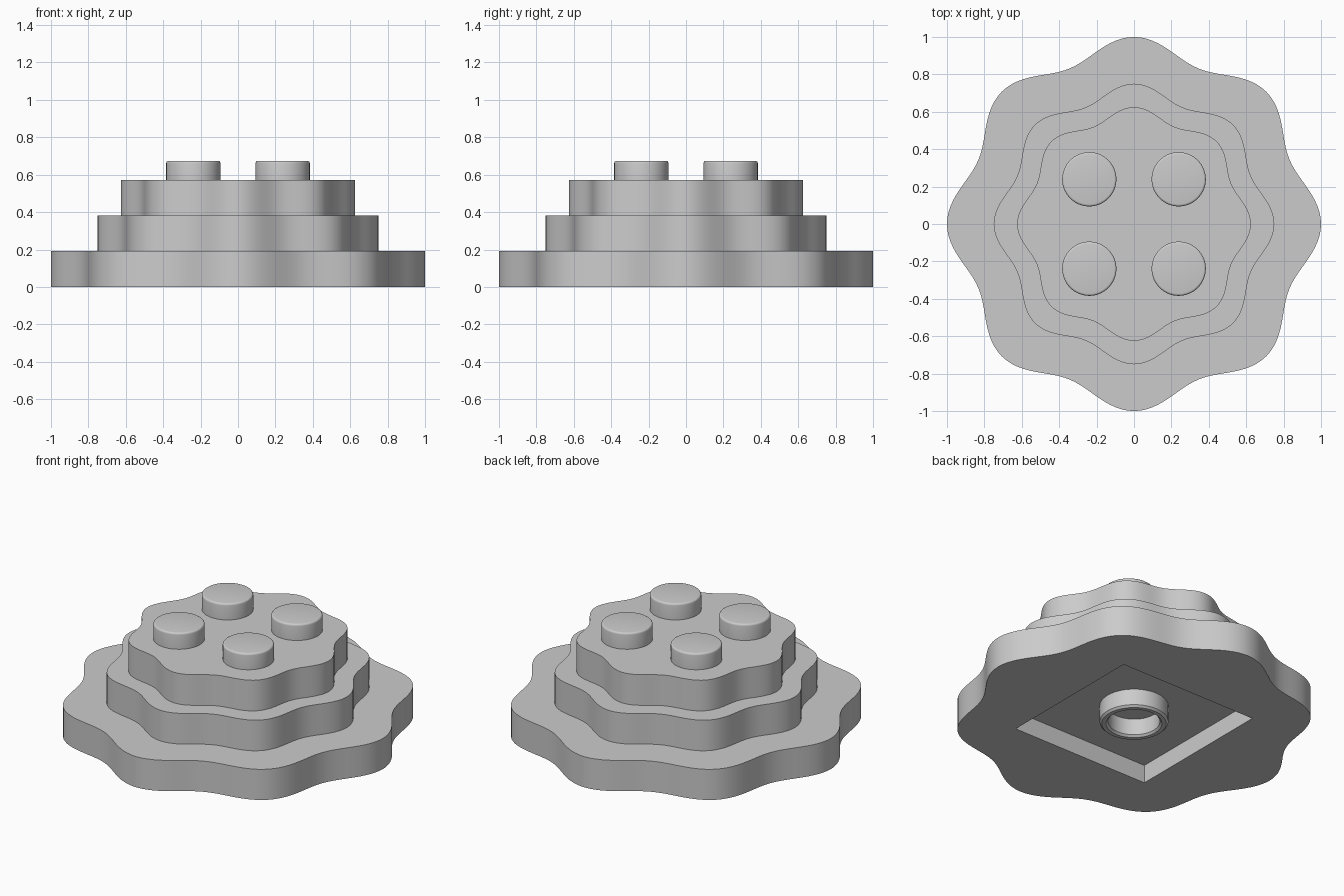
import bpy
import bmesh
from math import cos, sin, pi

if "Cube" in bpy.data.objects:
    bpy.data.objects.remove(bpy.data.objects["Cube"], do_unlink=True)

GREY = (0.6, 0.6, 0.6, 1)
grey = bpy.data.materials.new("light grey")
grey.use_nodes = True
grey.diffuse_color = GREY
grey.node_tree.nodes["Principled BSDF"].inputs["Base Color"].default_value = GREY

STEP = 0.191      # height of one tier
RECESS = 0.113    # depth of the underside pocket
PITCH = 0.239     # stud offset from the centre


def wavy(scale):
    """Eight-lobed outline as radius over angle."""
    return lambda a: scale * (0.95 + 0.05 * cos(8 * a))


def square(half):
    return lambda a: half / max(abs(cos(a)), abs(sin(a)))


def circle(radius):
    return lambda a: radius


def loft(name, sections, count, cap=True, closed=False, location=(0, 0, 0)):
    """Join a stack of (radius function, height) rings into one mesh."""
    bm = bmesh.new()
    angles = [2 * pi * i / count for i in range(count)]
    rings = [[bm.verts.new((r(a) * cos(a), r(a) * sin(a), z)) for a in angles]
             for r, z in sections]
    pairs = list(zip(rings, rings[1:]))
    if closed:
        pairs.append((rings[-1], rings[0]))
    for low, high in pairs:
        for i in range(count):
            j = (i + 1) % count
            bm.faces.new((low[i], low[j], high[j], high[i]))
    if cap:
        bm.faces.new(rings[0][::-1])
        bm.faces.new(rings[-1])
    bmesh.ops.recalc_face_normals(bm, faces=bm.faces)
    mesh = bpy.data.meshes.new(name)
    bm.to_mesh(mesh)
    bm.free()
    mesh.materials.append(grey)
    obj = bpy.data.objects.new(name, mesh)
    obj.location = location
    bpy.context.collection.objects.link(obj)
    bpy.ops.object.select_all(action="DESELECT")
    obj.select_set(True)
    bpy.context.view_layer.objects.active = obj
    bpy.ops.object.shade_smooth_by_angle(angle=pi / 6)
    return obj


# Tiered body with a square pocket underneath
pocket = square(0.474)
sections = [(pocket, RECESS), (pocket, 0)]
for level, scale in enumerate((1, 0.75, 0.625)):
    sections += [(wavy(scale), level * STEP), (wavy(scale), (level + 1) * STEP)]
loft("tiered_body", sections, 192)

# Studs with a rounded top edge
radius, height, fillet = 0.145, 0.101, 0.012
stud = [(circle(radius), 0)]
for k in range(5):
    t = k * pi / 8
    stud.append((circle(radius - fillet + fillet * cos(t)),
                 height - fillet + fillet * sin(t)))
for side, x in (("left", PITCH), ("right", -PITCH)):
    for end, y in (("front", -PITCH), ("back", PITCH)):
        loft(f"stud_{end}_{side}", stud, 64, location=(x, y, 3 * STEP))

# Hollow tube hanging inside the pocket
outer, inner, edge = 0.194, 0.146, 0.012
tube = [(circle(inner), RECESS), (circle(inner), edge), (circle(inner + edge), 0),
        (circle(outer - edge), 0), (circle(outer), edge), (circle(outer), RECESS)]
loft("underside_tube", tube, 64, cap=False, closed=True)
